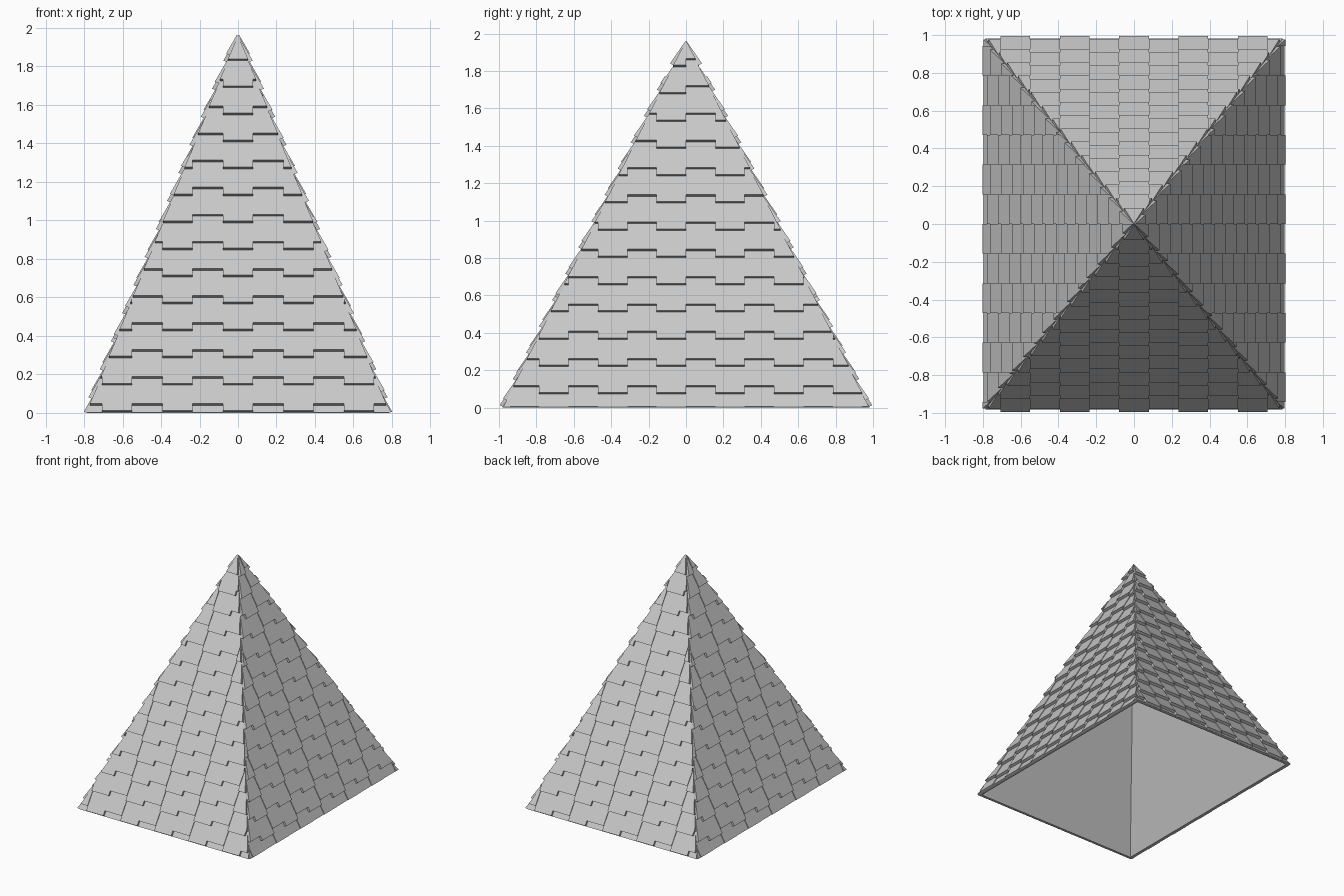
import bpy
import bmesh
import math
from mathutils import Vector, Matrix

cube = bpy.data.objects.get("Cube")
if cube:
    bpy.data.objects.remove(cube, do_unlink=True)

HALF_X, HALF_Y, HEIGHT = 0.785, 0.977, 1.96
TILE = 0.157       # exposed width and length of a shingle
BUTT = 0.0225      # thickness at the lower edge
RIM = 0.02         # thickness of the roof shell

grey = bpy.data.materials.new("slate_grey")
grey.use_nodes = True
colour = (0.58, 0.58, 0.58, 1)
grey.diffuse_color = colour
grey.node_tree.nodes["Principled BSDF"].inputs["Base Color"].default_value = colour


def finish(bm, name):
    bmesh.ops.recalc_face_normals(bm, faces=bm.faces)
    mesh = bpy.data.meshes.new(name)
    bm.to_mesh(mesh)
    bm.free()
    mesh.materials.append(grey)
    obj = bpy.data.objects.new(name, mesh)
    bpy.context.collection.objects.link(obj)
    return obj


def clip(poly, inside):
    """Keep the part of a convex polygon where inside(point) >= 0."""
    out = []
    for a, b in zip(poly, poly[1:] + poly[:1]):
        da, db = inside(a), inside(b)
        if da >= 0:
            out.append(a)
        if da * db < 0:
            out.append(a.lerp(b, da / (da - db)))
    return out


# Hollow roof shell, open below
bm = bmesh.new()
rings = []
for inset in (0, RIM):
    x, y = HALF_X - inset, HALF_Y - inset
    ring = [bm.verts.new(c) for c in ((-x, -y, 0), (x, -y, 0), (x, y, 0), (-x, y, 0))]
    apex = bm.verts.new((0, 0, HEIGHT - 2 * inset))
    rings.append(ring)
    for i in range(4):
        bm.faces.new((ring[i], ring[(i + 1) % 4], apex))
for i in range(4):
    j = (i + 1) % 4
    bm.faces.new((rings[0][i], rings[0][j], rings[1][j], rings[1][i]))
finish(bm, "roof_shell")


def shingles(name, angle, half, depth, shift, start):
    """Wedge shingles over one triangular slope, trimmed at hips and eave."""
    slope = math.hypot(depth, HEIGHT)
    up = Vector((0, depth, HEIGHT)) / slope
    out = Vector((0, -HEIGHT, depth)) / slope
    turn = Matrix.Rotation(angle, 3, 'Z')
    bounds = (lambda p: p.y,
              lambda p: half * (1 - p.y / slope) - p.x,
              lambda p: half * (1 - p.y / slope) + p.x)
    bm = bmesh.new()
    columns = math.ceil(half / TILE) + 1
    for col in range(-columns, columns + 1):
        left = (col + shift) * TILE
        raised = (col % 2 == 1) if shift else (col % 2 != 0)
        if shift == 0:
            raised = col % 2 == 0
        for row in range(-1, math.ceil(slope / TILE) + 1):
            low = start + row * TILE + (TILE / 4 if raised else 0)
            poly = [Vector((left, low)), Vector((left + TILE, low)),
                    Vector((left + TILE, low + TILE)), Vector((left, low + TILE))]
            for test in bounds:
                poly = clip(poly, test) if poly else poly
            if len(poly) < 3:
                continue

            def place(p, lift):
                pos = Vector((p.x, -depth, 0)) + up * p.y + out * lift
                return bm.verts.new(turn @ pos)

            base = [place(p, 0) for p in poly]
            top = [place(p, 0.0005 + BUTT * (1 - (p.y - low) / TILE)) for p in poly]
            bm.faces.new(top)
            bm.faces.new(base[::-1])
            for i in range(len(poly)):
                j = (i + 1) % len(poly)
                bm.faces.new((base[i], base[j], top[j], top[i]))
    finish(bm, name)


# Front and back have a centred column; the sides have a centred joint
for name, angle in (("front_shingles", 0), ("back_shingles", math.pi)):
    shingles(name, angle, HALF_X, HALF_Y, -0.5, 0.0035)
for name, angle in (("left_shingles", math.pi / 2), ("right_shingles", -math.pi / 2)):
    shingles(name, angle, HALF_Y, HALF_X, 0, TILE / 2)
